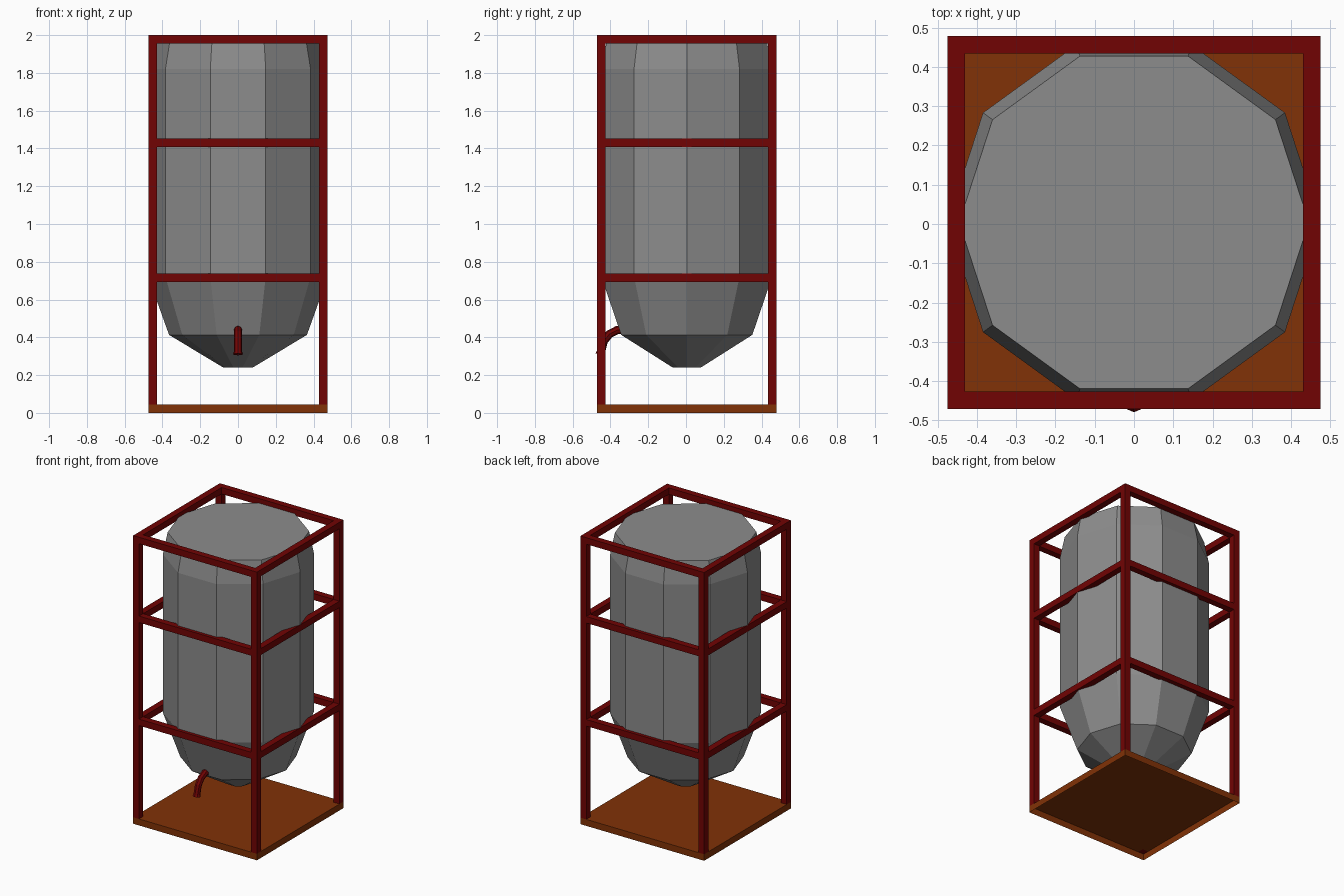
import bpy, bmesh, math

if "Cube" in bpy.data.objects:
    bpy.data.objects.remove(bpy.data.objects["Cube"])

CY = 0.004          # frame and tank sit slightly back of the spout
HALF = 0.475        # half width of the frame
T = 0.045           # bar thickness


def material(name, rgb):
    m = bpy.data.materials.new(name)
    m.diffuse_color = (*rgb, 1)
    m.use_nodes = True
    m.node_tree.nodes["Principled BSDF"].inputs["Base Color"].default_value = m.diffuse_color
    return m


RED = material("dark_red_paint", (0.165, 0.001, 0.001))
BROWN = material("rust_brown", (0.22, 0.032, 0.002))
GREY = material("dark_grey", (0.265, 0.265, 0.265))


def finish(name, bm, mat):
    bmesh.ops.recalc_face_normals(bm, faces=bm.faces)
    mesh = bpy.data.meshes.new(name)
    bm.to_mesh(mesh)
    bm.free()
    obj = bpy.data.objects.new(name, mesh)
    bpy.context.collection.objects.link(obj)
    mesh.materials.append(mat)
    return obj


def box(name, lo, hi, mat, open_bottom=False):
    bm = bmesh.new()
    bmesh.ops.create_cube(bm, size=1)
    for v in bm.verts:
        v.co = [a + (c + 0.5) * (b - a) for c, a, b in zip(v.co, lo, hi)]
    obj = finish(name, bm, mat)
    if open_bottom:
        bm = bmesh.new()
        bm.from_mesh(obj.data)
        bmesh.ops.delete(bm, geom=[f for f in bm.faces if f.normal.z < -0.9], context='FACES')
        bm.to_mesh(obj.data)
        bm.free()
    return obj


# Base tray, open underneath
box("base_tray", (-HALF, CY - HALF, 0), (HALF, CY + HALF, T), BROWN, open_bottom=True)

# Corner posts
IN = HALF - T
for sx, xn in ((-1, "left"), (1, "right")):
    for sy, yn in ((-1, "front"), (1, "back")):
        xs = sorted((sx * IN, sx * HALF))
        ys = sorted((CY + sy * IN, CY + sy * HALF))
        box(f"{yn}_{xn}_post", (xs[0], ys[0], T), (xs[1], ys[1], 2), RED)

# Three rings of rails between the posts
for level, z0, z1 in (("lower", 0.693, 0.738), ("middle", 1.408, 1.453), ("top", 1.955, 2.0)):
    for s, yn, xn in ((-1, "front", "left"), (1, "back", "right")):
        a, b = sorted((s * IN, s * HALF))
        box(f"{level}_{yn}_rail", (-IN, CY + a, z0), (IN, CY + b, z1), RED)
        box(f"{level}_{xn}_rail", (a, CY - IN, z0), (b, CY + IN, z1), RED)

# Ten-sided tank lofted from (radius, height) rings
SIDES = 10
profile = [(0.078, 0.24), (0.365, 0.413), (0.475, 0.72), (0.475, 1.82), (0.445, 1.972)]
bm = bmesh.new()
rings = [[bm.verts.new((r * math.cos(math.tau * i / SIDES),
                        CY + r * math.sin(math.tau * i / SIDES), z))
          for i in range(SIDES)] for r, z in profile]
for low, high in zip(rings, rings[1:]):
    for i in range(SIDES):
        j = (i + 1) % SIDES
        bm.faces.new((low[i], low[j], high[j], high[i]))
bm.faces.new(rings[0][::-1])
bm.faces.new(rings[-1])
finish("tank", bm, GREY)

# Bent outlet spout with a flared mouth
path = [(-0.32, 0.442, 1), (-0.365, 0.438, 1), (-0.405, 0.418, 1),
        (-0.435, 0.38, 1), (-0.450, 0.325, 1), (-0.453, 0.31, 1.2)]
curve = bpy.data.curves.new("outlet_spout", 'CURVE')
curve.dimensions = '3D'
curve.bevel_depth = 0.022
curve.bevel_resolution = 2
curve.use_fill_caps = True
spline = curve.splines.new('POLY')
spline.points.add(len(path) - 1)
for p, (y, z, r) in zip(spline.points, path):
    p.co = (0, y, z, 1)
    p.radius = r
spline.use_smooth = False
curve.materials.append(RED)
spout = bpy.data.objects.new("outlet_spout", curve)
bpy.context.collection.objects.link(spout)
bpy.context.view_layer.objects.active = spout
spout.select_set(True)
bpy.ops.object.convert(target='MESH')
